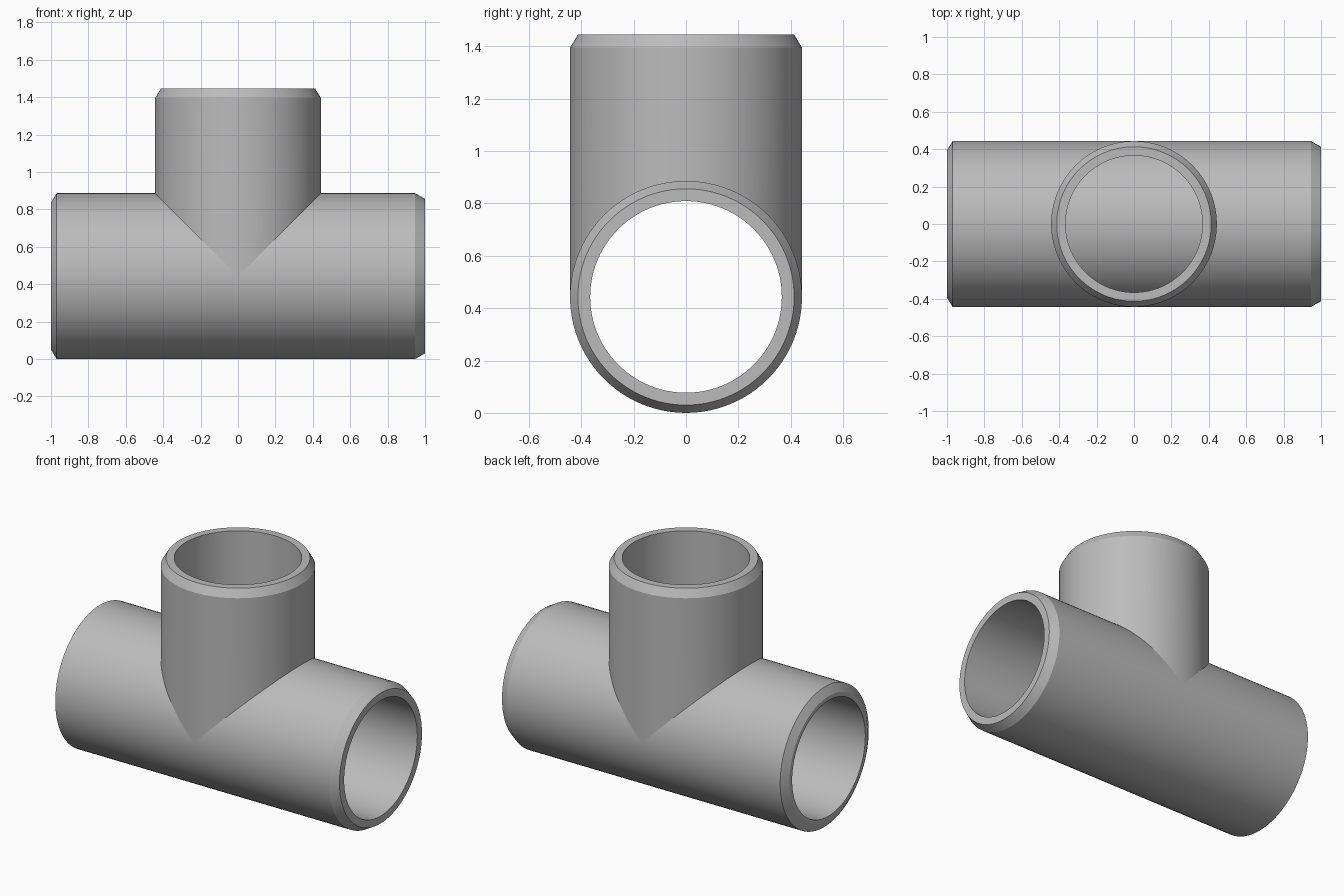
import bpy, bmesh, math
from mathutils import Matrix

cube = bpy.data.objects.get("Cube")
if cube:
    bpy.data.objects.remove(cube)

R, BORE = 0.443, 0.366      # outer and bore radius
AXIS = 0.443                # height of the run's axis
TOP = 1.445
SEG = 96

grey = bpy.data.materials.new("pipe_grey")
grey.use_nodes = True
colour = (0.5, 0.5, 0.5, 1)
grey.diffuse_color = colour
grey.node_tree.nodes["Principled BSDF"].inputs["Base Color"].default_value = colour


def lathe(name, profile, closed):
    """Spin a (radius, height) profile around z."""
    bm = bmesh.new()
    rings = []
    for r, h in profile:
        angles = [2 * math.pi * i / SEG for i in range(SEG)]
        rings.append([bm.verts.new((r * math.cos(a), r * math.sin(a), h)) for a in angles])
    pairs = list(zip(rings, rings[1:]))
    if closed:
        pairs.append((rings[-1], rings[0]))
    for low, high in pairs:
        for i in range(SEG):
            j = (i + 1) % SEG
            bm.faces.new((low[i], low[j], high[j], high[i]))
    mesh = bpy.data.meshes.new(name)
    bm.to_mesh(mesh)
    bm.free()
    mesh.materials.append(grey)
    obj = bpy.data.objects.new(name, mesh)
    bpy.context.collection.objects.link(obj)
    return obj


def smooth(obj):
    bpy.ops.object.select_all(action='DESELECT')
    obj.select_set(True)
    bpy.context.view_layer.objects.active = obj
    bpy.ops.object.shade_smooth_by_angle(angle=math.radians(25))


# Straight run with a bevelled lip at each end, laid along x
run = lathe("run_pipe", [(BORE, -1), (R - 0.05, -1), (R, -0.97), (R, 0.947),
                         (R - 0.03, 1), (BORE, 1)], True)
run.data.transform(Matrix.Translation((0, 0, AXIS)) @ Matrix.Rotation(math.pi / 2, 4, 'Y'))
smooth(run)

# Upright branch, its foot shaped to saddle the run
branch = lathe("branch_pipe", [(R, 0), (R, TOP - 0.05), (R - 0.03, TOP),
                               (BORE, TOP), (BORE, 0)], False)
for v in branch.data.vertices:
    if v.co.z == 0:
        v.co.z = AXIS + math.sqrt(max(0, R * R - v.co.y ** 2)) - 0.003
smooth(branch)
